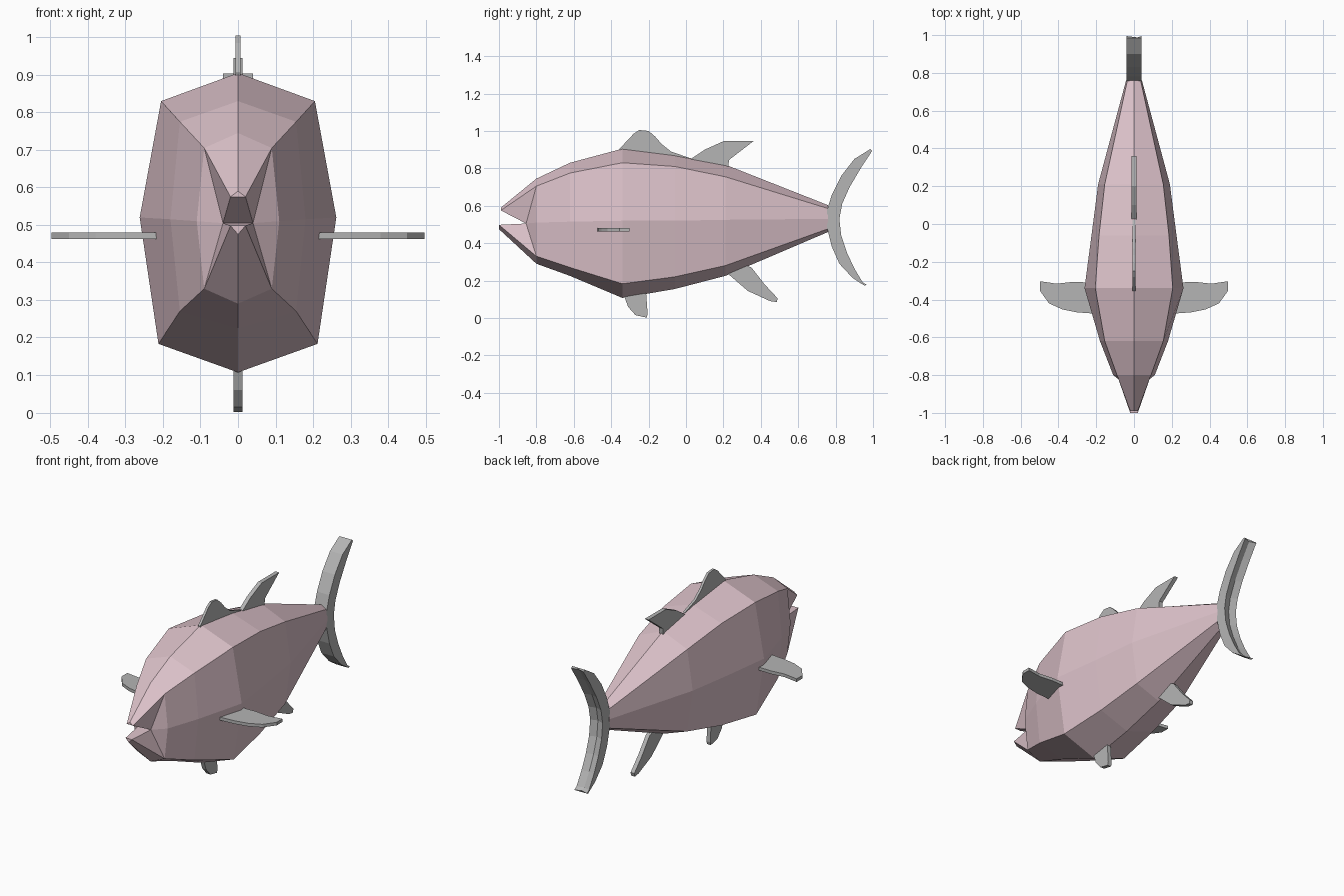
import bpy, bmesh
from mathutils import Vector

if "Cube" in bpy.data.objects:
    bpy.data.objects.remove(bpy.data.objects["Cube"], do_unlink=True)


def material(name, rgb):
    m = bpy.data.materials.new(name)
    m.use_nodes = True
    m.diffuse_color = (*rgb, 1)
    m.node_tree.nodes["Principled BSDF"].inputs["Base Color"].default_value = (*rgb, 1)
    return m


PINK = material("pale pink skin", (0.72, 0.54, 0.59))
GREY = material("grey fin", (0.46, 0.46, 0.46))


def finish(bm, name, mat):
    bmesh.ops.recalc_face_normals(bm, faces=bm.faces)
    mesh = bpy.data.meshes.new(name)
    bm.to_mesh(mesh)
    bm.free()
    mesh.materials.append(mat)
    ob = bpy.data.objects.new(name, mesh)
    bpy.context.collection.objects.link(ob)
    return ob


def bridge(bm, a, b):
    n = len(a)
    for i in range(n):
        j = (i + 1) % n
        bm.faces.new((a[i], a[j], b[j], b[i]))


def plate(name, outline, place, half):
    """Flat fin: an outline extruded to both sides of its plane."""
    bm = bmesh.new()
    sides = [[bm.verts.new(place(u, v, s * half)) for u, v in outline] for s in (-1, 1)]
    for ring in sides:
        bm.faces.new(ring)
    bridge(bm, *sides)
    return finish(bm, name, GREY)


def body():
    # y, top z, upper edge (x, z), middle (x, z), lower edge (x, z), bottom z
    stations = [
        (-0.80, 0.745, (0.09, 0.705), (0.11, 0.51), (0.09, 0.33), 0.29),
        (-0.62, 0.83, (0.155, 0.775), (0.18, 0.515), (0.155, 0.27), 0.225),
        (-0.34, 0.905, (0.205, 0.83), (0.262, 0.52), (0.212, 0.183), 0.107),
        (-0.06, 0.87, (0.185, 0.81), (0.225, 0.52), (0.185, 0.22), 0.155),
        (0.21, 0.82, (0.155, 0.755), (0.19, 0.525), (0.155, 0.28), 0.225),
        (0.76, 0.603, (0.035, 0.585), (0.042, 0.53), (0.035, 0.477), 0.46),
    ]
    bm = bmesh.new()
    rings = []
    for y, top, up, mid, low, bottom in stations:
        right = [up, mid, low]
        pts = [(0, top)] + right + [(0, bottom)] + [(-x, z) for x, z in right[::-1]]
        rings.append([bm.verts.new((x, y, z)) for x, z in pts])
    for a, b in zip(rings, rings[1:]):
        bridge(bm, a, b)
    bm.faces.new(rings[-1])

    # Open mouth: two lips meeting at recessed corners
    ring = rings[0]
    lip_top = bm.verts.new((0, -0.99, 0.59))
    lip_bottom = bm.verts.new((0, -1.0, 0.475))
    pairs = []
    for s, (u, m, l) in ((1, ring[1:4]), (-1, ring[:4:-1])):
        upper = bm.verts.new((s * 0.02, -0.99, 0.575))
        lower = bm.verts.new((s * 0.02, -1.0, 0.498))
        corner = bm.verts.new((s * 0.04, -0.855, 0.505))
        pairs.append((upper, corner, lower))
        for f in ((ring[0], lip_top, upper, u), (u, upper, corner), (u, corner, m),
                  (m, corner, l), (l, corner, lower), (l, lower, lip_bottom, ring[4])):
            bm.faces.new(f)
    (ua, ca, la), (ub, cb, lb) = pairs
    for f in ((lip_top, ua, ub), (ua, ca, cb, ub), (ca, la, lb, cb), (la, lip_bottom, lb)):
        bm.faces.new(f)
    finish(bm, "body", PINK)


def tail():
    # Leading and trailing edge points (y, z); the trailing edge is grooved
    rows = [
        ((0.985, 0.903), (0.995, 0.893)), ((0.90, 0.85), (0.94, 0.81)),
        ((0.83, 0.76), (0.875, 0.70)), ((0.78, 0.66), (0.835, 0.61)),
        ((0.755, 0.58), (0.82, 0.53)), ((0.755, 0.48), (0.83, 0.44)),
        ((0.78, 0.38), (0.86, 0.35)), ((0.82, 0.29), (0.90, 0.265)),
        ((0.89, 0.215), (0.945, 0.19)), ((0.955, 0.172), (0.965, 0.178)),
    ]
    w = 0.04
    bm = bmesh.new()
    rings = []
    for (ly, lz), (ty, tz) in rows:
        pts = [(-w, ly, lz), (w, ly, lz), (w, ty, tz), (0, ty - 0.014, tz), (-w, ty, tz)]
        rings.append([bm.verts.new(p) for p in pts])
    for a, b in zip(rings, rings[1:]):
        bridge(bm, a, b)
    bm.faces.new(rings[0])
    bm.faces.new(rings[-1])
    finish(bm, "tail_fin", GREY)


def upright(u, v, t):
    return Vector((t, u, v))


body()
tail()

# Fins along the middle, outlined in (y, z)
plate("front_dorsal_fin", [
    (-0.355, 0.89), (-0.355, 0.905), (-0.28, 0.985), (-0.25, 1.005), (-0.20, 1.0),
    (-0.165, 0.97), (-0.13, 0.93), (-0.08, 0.89), (0.02, 0.855), (0.0, 0.83)], upright, 0.007)
plate("rear_dorsal_fin", [
    (0.01, 0.84), (0.10, 0.90), (0.20, 0.945), (0.36, 0.945), (0.23, 0.845),
    (0.225, 0.80), (0.10, 0.81)], upright, 0.012)
plate("anal_fin", [
    (0.22, 0.24), (0.33, 0.145), (0.45, 0.09), (0.485, 0.085), (0.49, 0.105),
    (0.42, 0.18), (0.35, 0.27), (0.30, 0.29)], upright, 0.012)
plate("pelvic_fin", [
    (-0.335, 0.13), (-0.31, 0.06), (-0.27, 0.015), (-0.21, 0.002), (-0.205, 0.02),
    (-0.215, 0.16)], upright, 0.012)

# Side fins, outlined in (x, y)
for side, s in (("left", 1), ("right", -1)):
    plate(side + "_pectoral_fin", [
        (0.20, -0.31), (0.33, -0.307), (0.41, -0.316), (0.497, -0.303), (0.497, -0.355),
        (0.45, -0.42), (0.38, -0.452), (0.30, -0.468), (0.20, -0.475)],
        lambda u, v, t, s=s: Vector((s * u, v, 0.471 + t)), 0.009)
